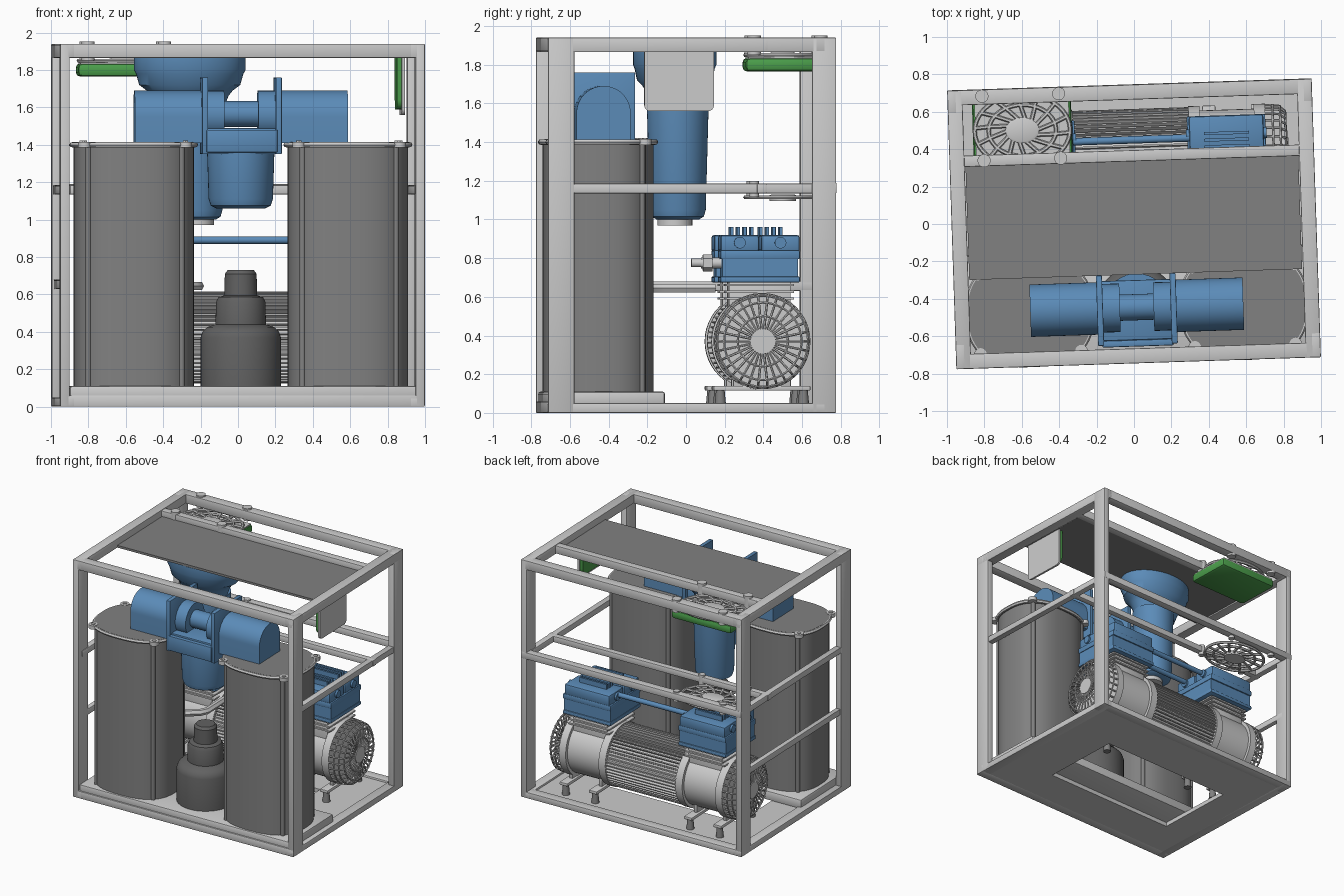
import bpy, bmesh
from math import sin, cos, pi, radians, copysign
from mathutils import Vector, Matrix

if "Cube" in bpy.data.objects:
    bpy.data.objects.remove(bpy.data.objects["Cube"])

def material(name, col):
    m = bpy.data.materials.new(name)
    m.diffuse_color = (*col, 1)
    m.use_nodes = True
    m.node_tree.nodes["Principled BSDF"].inputs["Base Color"].default_value = m.diffuse_color
    return m
BLUE = material("blue", (0.105, 0.26, 0.48))
GREEN = material("green", (0.07, 0.34, 0.07))
GREY = material("grey", (0.55, 0.55, 0.55))
DARK = material("dark_grey", (0.22, 0.22, 0.22))
DARKER = material("darker_grey", (0.12, 0.12, 0.12))

def finish(name, bm, mat=None):
    bmesh.ops.recalc_face_normals(bm, faces=bm.faces)
    me = bpy.data.meshes.new(name)
    bm.to_mesh(me); bm.free()
    ob = bpy.data.objects.new(name, me)
    bpy.context.collection.objects.link(ob)
    me.materials.append(mat or GREY)
    return ob

def box(name, x0, x1, y0, y1, z0, z1, mat=None, bevel=0.006):
    bm = bmesh.new()
    bmesh.ops.create_cube(bm, size=1)
    for v in bm.verts:
        v.co = Vector(((x0+x1)/2 + v.co.x*(x1-x0), (y0+y1)/2 + v.co.y*(y1-y0), (z0+z1)/2 + v.co.z*(z1-z0)))
    if bevel:
        bmesh.ops.bevel(bm, geom=bm.edges[:], offset=bevel, segments=2, affect='EDGES', profile=0.5)
    return finish(name, bm, mat)

def cyl(name, p0, p1, r, mat=None, r2=None, n=32):
    p0, p1 = Vector(p0), Vector(p1)
    d = p1 - p0
    bm = bmesh.new()
    M = Matrix.Translation((p0+p1)/2) @ d.to_track_quat('Z', 'Y').to_matrix().to_4x4()
    bmesh.ops.create_cone(bm, cap_ends=True, segments=n, radius1=r, radius2=r if r2 is None else r2, depth=d.length, matrix=M)
    return finish(name, bm, mat)

def lathe(name, prof, cx, cy, mat=None, sx=1, sy=1, n=48):
    bm = bmesh.new()
    rings = [[bm.verts.new((cx+sx*r*cos(2*pi*i/n), cy+sy*r*sin(2*pi*i/n), z)) for i in range(n)] for r, z in prof]
    for a, b in zip(rings, rings[1:]):
        for i in range(n):
            bm.faces.new((a[i], a[(i+1) % n], b[(i+1) % n], b[i]))
    bm.faces.new(rings[0]); bm.faces.new(rings[-1])
    return finish(name, bm, mat)

def prism(name, pts, axis, a, b, mat=None):
    """Extrude a 2D outline along x (outline in y,z) or z (outline in x,y)."""
    at = (lambda p, t: (t, *p)) if axis == 'x' else (lambda p, t: (*p, t))
    bm = bmesh.new()
    A = [bm.verts.new(at(p, a)) for p in pts]
    B = [bm.verts.new(at(p, b)) for p in pts]
    for i in range(len(pts)):
        j = (i+1) % len(pts)
        bm.faces.new((A[i], A[j], B[j], B[i]))
    bm.faces.new(A); bm.faces.new(B)
    return finish(name, bm, mat)

def wires(name, paths, r, mat=None):
    cu = bpy.data.curves.new(name, 'CURVE')
    cu.dimensions = '3D'; cu.bevel_depth = r; cu.bevel_resolution = 1; cu.use_fill_caps = True
    for pts, closed in paths:
        s = cu.splines.new('POLY')
        s.points.add(len(pts)-1)
        for p, q in zip(s.points, pts): p.co = (*q, 1)
        s.use_cyclic_u = closed
    ob = bpy.data.objects.new(name, cu)
    bpy.context.collection.objects.link(ob)
    cu.materials.append(mat or GREY)
    return ob

# frame: posts, top rails, bottom rails
X, Y, H, W = 0.975, 0.745, 1.94, 0.08
for sx, nx in ((-1, "left"), (1, "right")):
    x0, x1 = sorted((sx*X, sx*(X-W)))
    p0, p1 = sorted((sx*X, sx*(X-0.05)))
    box(f"front_post_{nx}", p0, p1, -Y, -Y+0.135, 0, H)
    box(f"back_post_{nx}", p0, p1, Y-0.125, Y, 0, H)
    box(f"top_rail_{nx}", x0, x1, -Y, Y, 1.865, H)
    box(f"bottom_rail_{nx}", x0, x1, -Y, Y, 0, 0.05)
    box(f"side_mid_bar_{nx}", sx*0.945-0.025, sx*0.945+0.025, -Y+0.05, Y-0.05, 1.135, 1.185)
box("left_low_bar", -0.965, -0.925, -Y+0.05, Y-0.05, 0.63, 0.68)
for nm, y0, y1, z0, z1 in (("front_top_rail", -Y, -Y+W, 1.865, H), ("back_top_rail", Y-W, Y, 1.865, H),
                           ("front_bottom_rail", -Y, -Y+W, 0, 0.06), ("back_bottom_rail", Y-W, Y, 0, 0.05),
                           ("inner_top_bar", 0.335, 0.395, 1.87, H-0.005), ("back_mid_bar", 0.685, Y+0.002, 1.135, 1.19),
                           ("inner_mid_bar", 0.335, 0.385, 1.135, 1.185)):
    box(nm, -X, X, y0, y1, z0, z1)

# floor sheet with central opening, tank tray, roof plate
for nm, a in (("floor_right", (0.53, X-0.01, -Y+.01, Y-.01)), ("floor_left", (-X+.01, -0.66, -Y+.01, Y-.01)),
              ("floor_back", (-0.66, 0.53, 0.30, Y-.01)), ("floor_front", (-0.66, 0.53, -Y+.01, -0.36))):
    box(nm, *a, 0.001, 0.035, bevel=0)
box("tank_tray", -0.925, 0.935, -0.735, -0.14, 0.035, 0.11, bevel=0.012)
box("roof_plate", -0.89, 0.89, -0.27, 0.34, 1.872, 1.89, DARK, bevel=0)

# twin tanks with lids, ears and tie rods
def rounded(cx, cy, hx, hy, e=2.6, n=64):
    f = lambda t: copysign(abs(t)**(2/e), t)
    return [(cx+hx*f(cos(2*pi*i/n)), cy+hy*f(sin(2*pi*i/n))) for i in range(n)]
for sx, nx in ((-1, "left"), (1, "right")):
    cx, cy = sx*0.573, -0.455
    prism(f"tank_{nx}", rounded(cx, cy, 0.322, 0.268), 'z', 0.10, 1.39, DARK)
    prism(f"tank_lid_{nx}", rounded(cx, cy, 0.33, 0.277), 'z', 1.385, 1.414, DARK)
    outline = [(x, y, 1.40) for x, y in rounded(cx, cy, 0.33, 0.277)]
    wires(f"tank_lid_rim_{nx}", [(outline, True)], 0.015)
    for i, (a, b) in enumerate(((-1, -1), (-1, 1), (1, -1), (1, 1))):
        px, py = cx+a*0.27, cy+b*0.215
        cyl(f"tank_ear_{nx}_{i}", (px, py, 1.385), (px, py, 1.416), 0.034, n=20)
        cyl(f"tank_bolt_{nx}_{i}", (px, py, 1.41), (px, py, 1.422), 0.016, n=6)
        cyl(f"tank_rod_{nx}_{i}", (px-a*0.02, py-b*0.015, 0.10), (px-a*0.02, py-b*0.015, 1.39), 0.017, DARK, n=12)

# valve assembly over the tanks
vy = -0.445
arch = [(vy-0.14, 1.41)] + [(vy-0.14*cos(pi*i/24), 1.55+0.14*sin(pi*i/24)) for i in range(25)] + [(vy+0.14, 1.41)]
for sx, nx in ((-1, "left"), (1, "right")):
    prism(f"valve_arm_{nx}", arch, 'x', sx*0.19, sx*0.57, BLUE)
    box(f"valve_plate_{nx}", sx*0.197-0.016, sx*0.197+0.016, -0.645, -0.27, 1.35, 1.76, BLUE, 0.004)
    prism(f"valve_collar_{nx}", [(vy+0.13*cos(2*pi*i/32), 1.56+0.13*sin(2*pi*i/32)) for i in range(32)], 'x', sx*0.09, sx*0.19, BLUE)
box("valve_block", -0.19, 0.19, -0.62, -0.30, 1.35, 1.49, BLUE)
cyl("valve_spool", (-0.12, vy, 1.565), (0.12, vy, 1.565), 0.07, BLUE)
lathe("valve_cup", [(0.13, 1.06), (0.16, 1.075), (0.172, 1.11), (0.18, 1.36)], 0, vy, BLUE)
box("valve_front_lip", -0.19, 0.19, -0.655, -0.62, 1.36, 1.48, BLUE)

# tall filter behind the valve
lathe("filter_bowl", [(0.11, 1.0), (0.135, 1.015), (0.145, 1.05), (0.16, 1.60)], -0.23, -0.035, BLUE)
lathe("filter_head", [(0.15, 1.57), (0.18, 1.66), (0.20, 1.69), (0.235, 1.72), (0.25, 1.78), (0.26, 1.80), (0.26, 1.868)],
      -0.26, -0.05, BLUE, sx=1.15, sy=0.83)
cyl("filter_drain", (-0.22, -0.05, 0.97), (-0.22, -0.05, 1.0), 0.09)

# stepped muffler between the tanks
lathe("muffler", [(0.215, 0.10), (0.215, 0.37), (0.205, 0.40), (0.18, 0.425), (0.135, 0.44), (0.132, 0.56), (0.12, 0.585),
                  (0.088, 0.595), (0.085, 0.71), (0.07, 0.73)], 0, -0.44, DARKER)
wires("tank_hose", [([(-0.33, -0.22, 0.645), (-0.24, -0.16, 0.645), (-0.21, -0.1, 0.645), (-0.21, 0.16, 0.645)], False)], 0.026)

# twin compressor: finned motor, crankcases, open end cages
cy, cz = 0.37, 0.37
def ring(x, r, n=40): return [(x, cy+r*cos(2*pi*i/n), cz+r*sin(2*pi*i/n)) for i in range(n)]
fins = [(cy+r*cos(2*pi*(i+o)/56), cz+r*sin(2*pi*(i+o)/56)) for i in range(56) for r, o in ((.222, 0), (.245, .1), (.245, .4), (.222, .5))]
prism("motor_body", fins, 'x', -0.33, 0.33)
for s, nx in ((-1, "left"), (1, "right")):
    hx = s*0.51
    cyl(f"motor_flange_{nx}", (s*0.31, cy, cz), (s*0.37, cy, cz), 0.25, n=48)
    cyl(f"crankcase_{nx}", (s*0.36, cy, cz), (s*0.68, cy, cz), 0.225, n=48)
    cyl(f"crank_rim_{nx}", (s*0.66, cy, cz), (s*0.72, cy, cz), 0.25, n=48)
    spokes = []
    for i in range(30):
        c, d = cos(2*pi*i/30), sin(2*pi*i/30)
        spokes.append(([(x, cy+r*c, cz+r*d) for x, r in ((s*0.70, .242), (s*0.79, .238), (s*0.825, .21), (s*0.83, .06))], False))
    wires(f"end_cage_{nx}", spokes + [(ring(s*x, r), True) for x, r in ((.76, .242), (.80, .235), (.827, .20), (.829, .13))], 0.0065)
    cyl(f"cage_hub_{nx}", (s*0.80, cy, cz), (s*0.84, cy, cz), 0.065)
    # cylinder neck and its cooling fins
    yh = 0.36
    box(f"cylinder_neck_{nx}", hx-0.15, hx+0.15, yh-0.16, yh+0.16, 0.45, 0.69)
    for k in range(3):
        z = 0.585+k*0.035
        box(f"neck_fin_{nx}_{k}", hx-0.18, hx+0.18, yh-0.175, yh+0.175, z, z+0.012, bevel=0)
    # blue cylinder head
    box(f"head_base_{nx}", hx-0.21, hx+0.21, yh-0.205, yh+0.205, 0.675, 0.705, BLUE)
    box(f"head_core_{nx}", hx-0.15, hx+0.15, yh-0.15, yh+0.14, 0.70, 0.83, BLUE)
    box(f"head_deck_{nx}", hx-0.21, hx+0.21, yh-0.205, yh+0.205, 0.795, 0.84, BLUE)
    for k, t in enumerate((-1, -0.35, 0.35, 1)):
        box(f"head_rib_{nx}_{k}", hx+t*0.19-0.015, hx+t*0.19+0.015, yh-0.195, yh+0.195, 0.70, 0.80, BLUE, 0)
        box(f"head_cross_rib_{nx}_{k}", hx-0.2, hx+0.2, yh+t*0.18-0.015, yh+t*0.18+0.015, 0.70, 0.80, BLUE, 0)
    for k, t in enumerate((-1, 1)):
        yc = yh+t*0.105
        box(f"head_cap_{nx}_{k}", hx-0.2, hx+0.2, yc-0.1, yc+0.1, 0.83, 0.92, BLUE, 0.015)
        for j in (-1, 0, 1):
            box(f"cap_fin_{nx}_{k}_{j}", hx-0.12, hx+0.12, yc-t*0.03+j*0.035-0.008, yc-t*0.03+j*0.035+0.008, 0.91, 0.96, BLUE, 0)
        cyl(f"head_port_{nx}_{k}", (hx-0.215, yc, 0.88), (hx+0.215, yc, 0.88), 0.03, BLUE, n=20)
    # mounting feet
    for k, fx in enumerate((s*0.42, s*0.68)):
        box(f"foot_bar_{nx}_{k}", fx-0.035, fx+0.035, cy-0.25, cy+0.25, 0.115, 0.14)
        box(f"foot_web_{nx}_{k}", fx-0.015, fx+0.015, cy-0.15, cy+0.15, 0.13, 0.25)
        for t in (-1, 1):
            cyl(f"rubber_foot_{nx}_{k}_{t}", (fx, cy+t*0.215, 0.035), (fx, cy+t*0.215, 0.12), 0.03, DARK, r2=0.022, n=16)
cyl("head_link_back", (-0.33, 0.45, 0.89), (0.33, 0.45, 0.89), 0.02, BLUE, n=16)
cyl("head_link_front", (-0.33, 0.26, 0.89), (0.33, 0.26, 0.89), 0.02, BLUE, n=16)
cyl("outlet_pipe", (0.51, 0.17, 0.775), (0.51, 0.06, 0.775), 0.028, n=20)
cyl("outlet_nut", (0.51, 0.12, 0.775), (0.51, 0.07, 0.775), 0.045, n=6)
cyl("outlet_nozzle", (0.51, 0.07, 0.775), (0.51, 0.01, 0.775), 0.022, n=16)

# cooling fans under the upper and middle bars
def fan(name, z, fx=-0.58, fy=0.52, sy=0.76):
    P = lambda r, a: (fx+r*cos(a), fy+sy*r*sin(a), z)
    paths = [([P(r, 2*pi*i/48) for i in range(48)], True) for r in (0.255, 0.18)]
    paths += [([P(0.08, 2*pi*i/14), P(0.17, 2*pi*i/14+0.25), P(0.255, 2*pi*i/14+0.35)], False) for i in range(14)]
    wires(name + "_grille", paths, 0.011)
    lathe(name + "_hub", [(0.09, z-0.02), (0.09, z+0.01), (0.075, z+0.015)], fx, fy, sy=sy)
    for i, (bx, by) in enumerate(((-0.79, 0.365), (-0.38, 0.365), (-0.79, 0.71), (-0.38, 0.71))):
        top = H+0.012 if z > 1.5 else 1.2
        cyl(f"{name}_bolt_{i}", (bx, by, z), (bx, by, top), 0.035 if z > 1.5 else 0.025, n=20)
fan("upper_fan", 1.85)
fan("middle_fan", 1.115)
box("fan_housing", -0.845, -0.315, 0.32, 0.69, 1.765, 1.835, GREEN, 0.022)
box("fan_face", -0.832, -0.328, 0.335, 0.68, 1.83, 1.84, bevel=0)

# control panel hanging at the right
def panel(y0, y1, z0, z1, r=0.05):
    low = [(y0+r-r*cos(pi/2*i/6), z0+r-r*sin(pi/2*i/6)) for i in range(7)]
    return low + [(y0+y1-y, z) for y, z in reversed(low)] + [(y1, z1), (y0, z1)]
prism("control_panel", panel(-0.245, 0.115, 1.56, 1.87, 0.03), 'x', 0.868, 0.885)
prism("control_panel_back", panel(-0.235, 0.105, 1.59, 1.87), 'x', 0.842, 0.868, GREEN)

# bake wires, turn the whole unit slightly, smooth round parts
for o in bpy.context.collection.objects: o.select_set(True)
bpy.context.view_layer.objects.active = bpy.data.objects["tank_hose"]
bpy.ops.object.convert(target='MESH')
turn = Matrix.Rotation(radians(1.9), 4, 'Z')
for o in bpy.context.collection.objects:
    o.data.transform(turn)
    o.select_set(True)
bpy.ops.object.shade_smooth_by_angle(angle=radians(35))
